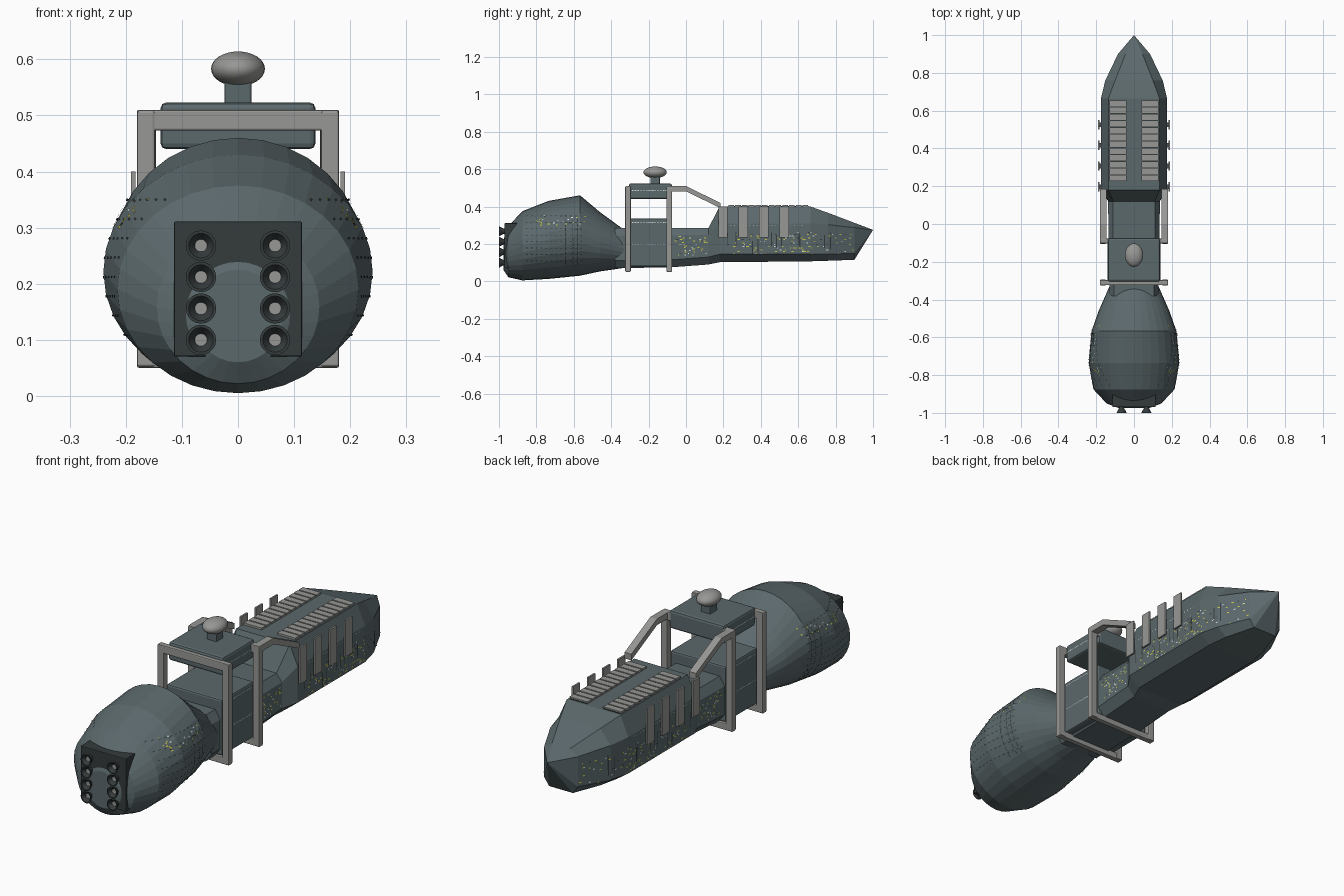
import bpy, bmesh, math, random
from mathutils import Vector
from mathutils.bvhtree import BVHTree

random.seed(4)
cube = bpy.data.objects.get("Cube")
if cube:
    bpy.data.objects.remove(cube)


def material(name, r, g, b):
    m = bpy.data.materials.new(name)
    m.use_nodes = True
    m.diffuse_color = (r, g, b, 1)
    m.node_tree.nodes["Principled BSDF"].inputs["Base Color"].default_value = (r, g, b, 1)
    return m


SLATE = material("slate hull", .105, .14, .15)
GREY = material("light grey", .31, .31, .30)
DARK = material("dark panel", .035, .043, .045)
YELLOW = material("yellow window", .62, .6, .06)
WHITE = material("white window", .7, .75, .78)


def finish(name, bm, mat):
    bmesh.ops.recalc_face_normals(bm, faces=bm.faces)
    me = bpy.data.meshes.new(name)
    bm.to_mesh(me)
    bm.free()
    me.materials.append(mat)
    ob = bpy.data.objects.new(name, me)
    bpy.context.collection.objects.link(ob)
    return ob


def loft(name, rings, mat):
    bm = bmesh.new()
    loops = [[bm.verts.new(p) for p in ring] for ring in rings]
    for a, b in zip(loops, loops[1:]):
        for i in range(len(a)):
            j = (i + 1) % len(a)
            bm.faces.new((a[i], a[j], b[j], b[i]))
    bm.faces.new(loops[0])
    bm.faces.new(loops[-1])
    bmesh.ops.remove_doubles(bm, verts=bm.verts, dist=.0001)
    return finish(name, bm, mat)


def box(name, x, y, z, mat, bevel=0):
    """Box from (low, high) ranges on each axis."""
    bm = bmesh.new()
    bmesh.ops.create_cube(bm, size=1)
    for v in bm.verts:
        v.co = [lo + (c + .5) * (hi - lo) for c, (lo, hi) in zip(v.co, (x, y, z))]
    if bevel:
        bmesh.ops.bevel(bm, geom=bm.edges[:], offset=bevel, segments=2, affect='EDGES', profile=.5)
    return finish(name, bm, mat)


# Bulbous engine section: y, half width, bottom, top
bulb_rings = []
for y, w, lo, hi in [(-.975, .08, .06, .225), (-.95, .145, .022, .295), (-.875, .215, .005, .375),
                     (-.735, .24, .013, .43), (-.567, .225, .03, .46), (-.46, .187, .053, .37),
                     (-.33, .13, .072, .275)]:
    bulb_rings.append([(w * math.cos(t), y, (lo + hi) / 2 + (hi - lo) / 2 * math.sin(t))
                       for t in [math.tau * i / 32 for i in range(32)]])
bulb = loft("engine_bulb", bulb_rings, SLATE)

# Neck and forward hull: y, half widths (bottom, side, top), heights (bottom, low, high, top)
hull_rings = []
for y, wb, ws, wt, z0, z1, z2, z3 in [
        (-.38, .1, .13, .105, .07, .11, .245, .285), (-.08, .1, .135, .11, .075, .115, .245, .285),
        (.12, .1, .137, .11, .09, .13, .25, .285), (.18, .12, .175, .135, .102, .145, .31, .4),
        (.665, .12, .175, .135, .107, .145, .31, .4), (.76, .105, .152, .1, .11, .145, .303, .366),
        (.9, .06, .085, .045, .115, .15, .287, .313), (1, 0, 0, 0, .275, .275, .275, .275)]:
    half = [(wb, z0), (ws, z1), (ws, z2), (wt, z3)]
    hull_rings.append([(x, y, z) for x, z in half] + [(-x, y, z) for x, z in reversed(half)])
hull = loft("forward_hull", hull_rings, SLATE)

# Middle block, upper deck and sensor dome
block = box("middle_block", (-.14, .14), (-.315, -.085), (.08, .335), SLATE, .008)
deck = box("upper_deck", (-.138, .138), (-.305, -.075), (.44, .523), SLATE, .01)
box("dome_stem", (-.024, .024), (-.19, -.14), (.515, .57), SLATE, .004)
bm = bmesh.new()
bmesh.ops.create_uvsphere(bm, u_segments=28, v_segments=16, radius=1)
for v in bm.verts:
    v.co = (v.co.x * .048, v.co.y * .062 - .165, v.co.z * .031 + .583)
dome = finish("sensor_dome", bm, GREY)
for p in dome.data.polygons:
    p.use_smooth = True

# Two rectangular support frames
for label, y in (("rear", -.31), ("front", -.09)):
    ys = (y - .015, y + .015)
    for side, s in (("left", 1), ("right", -1)):
        box(f"{label}_frame_{side}_post", sorted((s * .148, s * .18)), ys, (.052, .508), GREY, .004)
    box(f"{label}_frame_top_bar", (-.18, .18), (y - .013, y + .013), (.473, .51), GREY, .004)
    box(f"{label}_frame_bottom_bar", (-.18, .18), (y - .013, y + .013), (.05, .08), GREY, .004)

# Bent struts from the front frame down to the hull
for side, s in (("left", 1), ("right", -1)):
    rings = []
    for y, z in [(-.09, .495), (0, .495), (.185, .405)]:
        rings.append([(s * (.163 + a * .017), y, z + b * .014)
                      for a, b in ((-1, -1), (1, -1), (1, 1), (-1, 1))])
    loft(f"{side}_strut", rings, GREY)

# Side armour plates with mounts, and roof slats over dark beds
for side, s in (("left", 1), ("right", -1)):
    for i in range(4):
        y = .198 + i * .109
        box(f"{side}_plate_{i + 1}", sorted((s * .183, s * .191)), (y - .025, y + .025), (.235, .4), GREY)
        box(f"{side}_plate_mount_{i + 1}", sorted((s * .16, s * .185)), (y - .012, y + .012), (.25, .31), SLATE)
    box(f"{side}_slat_bed", sorted((s * .042, s * .126)), (.23, .655), (.398, .403), DARK)
    for i in range(12):
        y = .227 + i * .036
        box(f"{side}_roof_slat_{i + 1}", sorted((s * .04, s * .13)), (y, y + .03), (.395, .409), GREY)

# Engine panel with eight nozzles
box("engine_panel", (-.114, .114), (-.97, -.9), (.07, .311), DARK, .003)
for side, s in (("left", 1), ("right", -1)):
    for i in range(4):
        z = .1 + i * .056
        rings = []
        for y, r in [(-.95, .014), (-.975, .014), (-1, .027), (-1, .022), (-.985, .011)]:
            rings.append([(s * .066 + r * math.cos(t), y, z + r * math.sin(t))
                          for t in [math.tau * k / 20 for k in range(20)]])
        nozzle = loft(f"{side}_nozzle_{i + 1}", rings, DARK)
        nozzle.data.materials.append(GREY)
        nozzle.data.polygons[-1].material_index = 1

# Thin details laid onto the side surfaces
trees = {}
for ob in (bulb, hull, block, deck):
    trees[ob.name] = BVHTree.FromPolygons([v.co for v in ob.data.vertices],
                                          [p.vertices[:] for p in ob.data.polygons])
details = {"yellow_windows": (bmesh.new(), YELLOW), "white_windows": (bmesh.new(), WHITE),
           "hull_grooves": (bmesh.new(), DARK)}


def lay(kind, ob, y, z, length, height):
    for s in (1, -1):
        hit, n, _, _ = trees[ob.name].ray_cast(Vector((s, y, z)), Vector((-s, 0, 0)))
        if hit is None:
            continue
        n = n if n.x * s > 0 else -n
        along = (Vector((0, 1, 0)) - n * n.y).normalized() * length / 2
        up = n.cross(along).normalized() * height / 2
        bm = details[kind][0]
        c = hit + n * .0025
        bm.faces.new([bm.verts.new(c + a * along + b * up) for a, b in ((-1, -1), (1, -1), (1, 1), (-1, 1))])


def scatter(ob, count, ys, zs):
    for _ in range(count):
        kind = random.choice(("yellow_windows", "yellow_windows", "white_windows", "hull_grooves"))
        z = zs[0] + round(random.random() * 12) / 12 * (zs[1] - zs[0])
        lay(kind, ob, random.uniform(*ys), z, random.uniform(.005, .012), .005)


scatter(hull, 120, (.2, .9), (.15, .26))
scatter(hull, 45, (-.06, .11), (.14, .24))
scatter(bulb, 30, (-.8, -.53), (.29, .35))
for i in range(12):
    lay("hull_grooves", hull, random.uniform(.2, .85), random.uniform(.17, .23), .005, .07)
for i in range(24):
    y = -.295 + i * .0083
    for ob, z in ((block, .315), (block, .195), (deck, .485)):
        lay("white_windows", ob, y, z, .004, .004)
for i in range(22):
    lay("white_windows", hull, .2 + i * .02, .3, .005, .004)

# Dotted groove rows and rib lines on the bulb
for row in range(8):
    for i in range(12):
        lay("hull_grooves", bulb, -.85 + i * .026, .11 + row * .034, .013, .004)
for y in (-.645, -.605, -.58):
    for i in range(10):
        lay("hull_grooves", bulb, y, .1 + i * .025, .004, .02)
for name, (bm, mat) in details.items():
    ob = finish(name, bm, mat)
    # Point every plate outward from the centre plane
    for p in ob.data.polygons:
        if p.normal.x * p.center.x < 0:
            p.flip()
